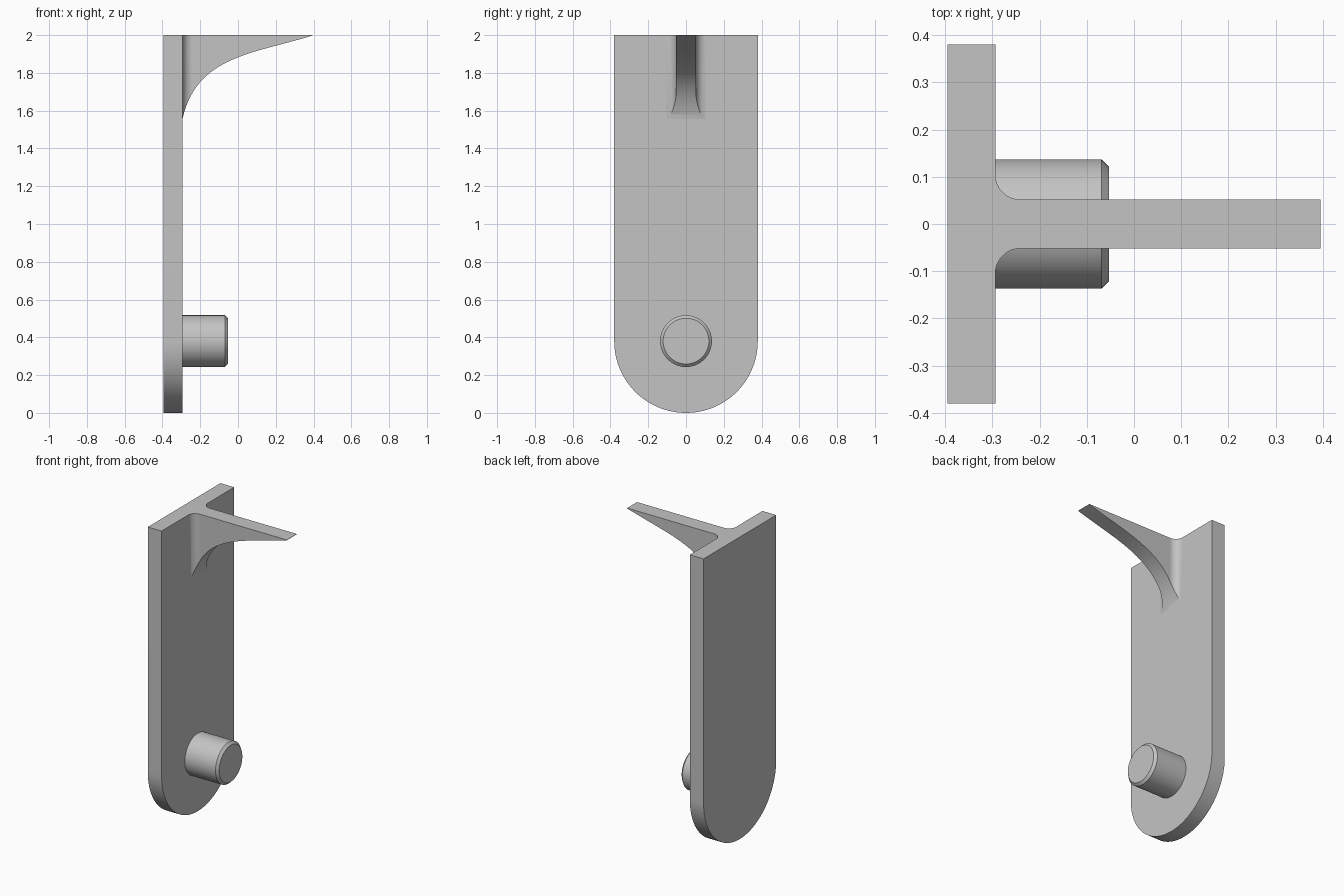
import bpy
import bmesh
from math import cos, sin, pi, sqrt, radians
from mathutils import Matrix, Vector

cube = bpy.data.objects.get("Cube")
if cube:
    bpy.data.objects.remove(cube, do_unlink=True)

grey = bpy.data.materials.new("plain grey")
grey.use_nodes = True
colour = (0.55, 0.55, 0.55, 1)
grey.diffuse_color = colour
grey.node_tree.nodes["Principled BSDF"].inputs["Base Color"].default_value = colour

BACK, FACE, TIP, TOP = -0.395, -0.294, 0.395, 2.0
HALF = 0.38


def loft(name, rings):
    """Join matching closed rings with quads and cap both ends."""
    bm = bmesh.new()
    loops = [[bm.verts.new(p) for p in ring] for ring in rings]
    n = len(loops[0])
    for a, b in zip(loops, loops[1:]):
        for i in range(n):
            j = (i + 1) % n
            bm.faces.new((a[i], a[j], b[j], b[i]))
    bm.faces.new(loops[0])
    bm.faces.new(loops[-1])
    bmesh.ops.recalc_face_normals(bm, faces=bm.faces)
    mesh = bpy.data.meshes.new(name)
    bm.to_mesh(mesh)
    bm.free()
    mesh.materials.append(grey)
    obj = bpy.data.objects.new(name, mesh)
    bpy.context.collection.objects.link(obj)
    bpy.ops.object.select_all(action='DESELECT')
    obj.select_set(True)
    bpy.context.view_layer.objects.active = obj
    bpy.ops.object.shade_smooth_by_angle(angle=radians(30))
    return obj


# Back plate: straight top, half-round bottom
outline = [(HALF, TOP), (-HALF, TOP)]
outline += [(-HALF * cos(pi * i / 64), HALF - HALF * sin(pi * i / 64)) for i in range(65)]
loft("back_plate", [[(x, y, z) for y, z in outline] for x in (BACK, FACE)])

# Round pin with a chamfered end
def circle(x, r, n=64):
    return [(x, r * cos(2 * pi * i / n), HALF + r * sin(2 * pi * i / n)) for i in range(n)]

loft("pin", [circle(FACE, 0.137), circle(-0.069, 0.137), circle(-0.053, 0.121)])

# Curved rib, filleted where it meets the plate
RIB, FILLET = 0.052, 0.053
curve = [Vector(p) for p in ((FACE, 1.555), (-0.22, 1.89), (0.08, 1.90), (TIP, 1.998))]


def underside(t):
    s = 1 - t
    a, b, c, d = curve
    return a * s**3 + b * 3 * s * s * t + c * 3 * s * t * t + d * t**3


def half_width(x):
    gap = max(0, FILLET - (x - FACE))
    return RIB + FILLET - sqrt(max(0, FILLET**2 - gap**2))


sections = []
for i in range(61):
    x, z = underside((i / 60) ** 2)
    w = half_width(x)
    sections.append([(x, -w, z), (x, w, z), (x, w, TOP), (x, -w, TOP)])
loft("support_rib", sections)
